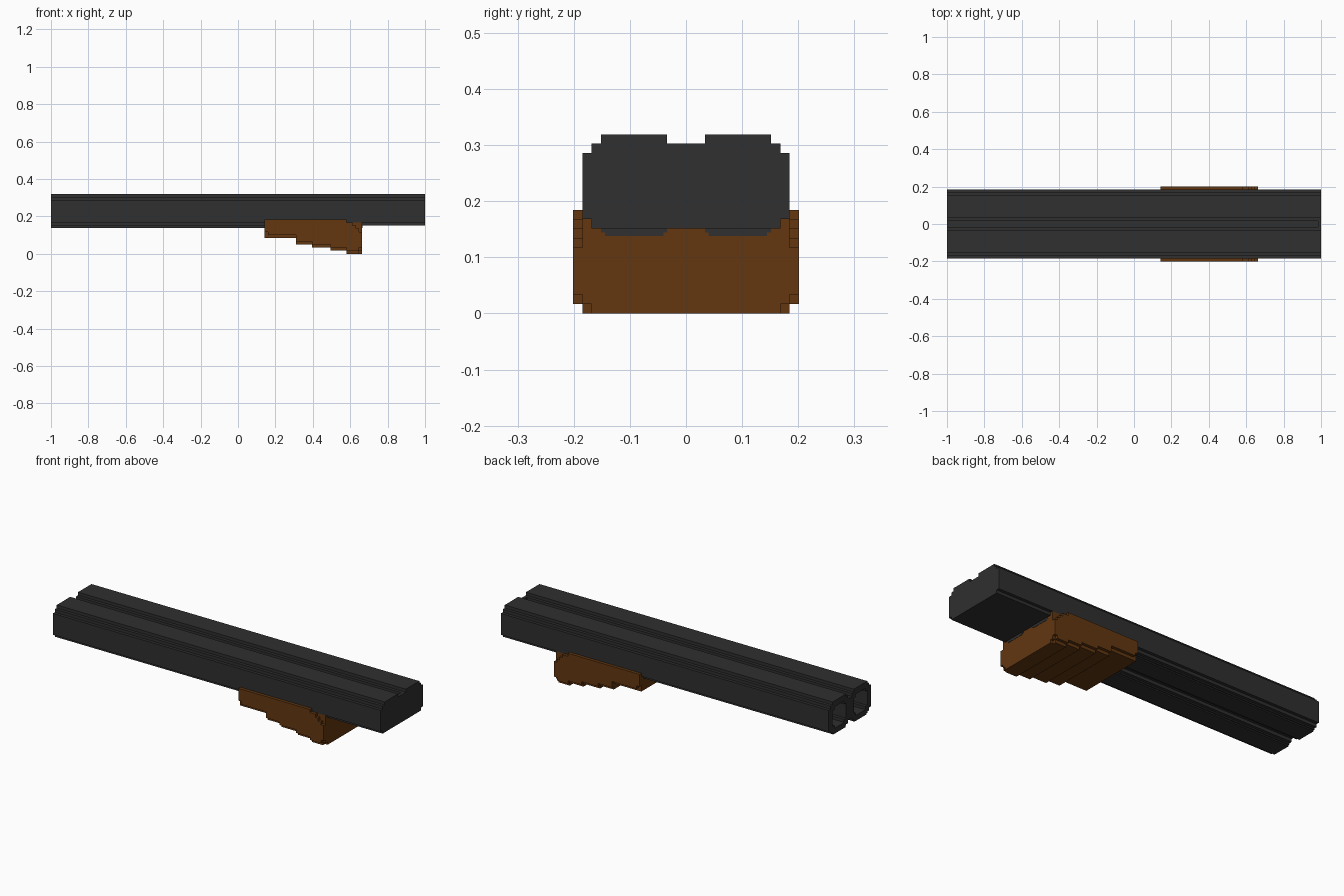
import bpy, bmesh

if "Cube" in bpy.data.objects:
    bpy.data.objects.remove(bpy.data.objects["Cube"], do_unlink=True)

U = 2 / 119  # block size


def material(name, rgb):
    m = bpy.data.materials.new(name)
    m.use_nodes = True
    m.diffuse_color = (*rgb, 1)
    m.node_tree.nodes["Principled BSDF"].inputs["Base Color"].default_value = (*rgb, 1)
    return m


STEEL = material("dark_steel", (0.029, 0.029, 0.029))
WOOD = material("brown_wood", (0.125, 0.038, 0.0055))


def extrude(name, pts, axis, a, b, mat):
    """Extrude a block-unit outline from a to b; x outlines hold (y, z), y outlines hold (x, z)."""
    def place(p, t):
        x, y = (t, p[0]) if axis == "x" else (p[0], t)
        return ((x - 59.5) * U, y * U, p[1] * U)
    bm = bmesh.new()
    rings = [[bm.verts.new(place(p, t)) for p in pts] for t in (a, b)]
    n = len(pts)
    for r in rings:
        bm.faces.new(r)
    for i in range(n):
        j = (i + 1) % n
        bm.faces.new((rings[0][i], rings[0][j], rings[1][j], rings[1][i]))
    bmesh.ops.recalc_face_normals(bm, faces=bm.faces)
    mesh = bpy.data.meshes.new(name)
    bm.to_mesh(mesh)
    bm.free()
    mesh.materials.append(mat)
    ob = bpy.data.objects.new(name, mesh)
    bpy.context.collection.objects.link(ob)
    return ob


def mirrored(half, centre=0):
    """Close an outline by mirroring its right half, given as offsets from the centre."""
    return ([(centre + y, z) for y, z in half] +
            [(centre - y, z) for y, z in reversed(half) if y > 0])


# Twin stepped barrels, each with a deep bore open at the muzzle
barrel_half = [(3.1, 8.2), (3.1, 8.6), (3.5, 8.6), (3.5, 9), (4.5, 9), (4.5, 10), (5.5, 10),
               (5.5, 17), (4.5, 17), (4.5, 18), (3.5, 18), (3.5, 19)]
bore_half = [(1.5, 10), (2.5, 10), (2.5, 11), (3.5, 11), (3.5, 16), (2.5, 16), (2.5, 17), (1.5, 17)]
for side, s in (("left", -1), ("right", 1)):
    # facing the front, the near barrel sits on -y
    label = "front" if s < 0 else "back"
    barrel = extrude(label + "_barrel", mirrored(barrel_half, 5.5 * s), "x", 0, 99.1, STEEL)
    cutter = extrude(label + "_bore_cutter", mirrored(bore_half, 5.5 * s), "x", -2, 92, STEEL)
    cutter.hide_render = True
    cutter.hide_set(True)
    cutter.display_type = "WIRE"
    mod = barrel.modifiers.new("bore", "BOOLEAN")
    mod.operation = "DIFFERENCE"
    mod.solver = "EXACT"
    mod.object = cutter

# Solid breech with a flat underside, and a filler closing the groove at its end
breech_half = [(10, 9), (10, 10), (11, 10), (11, 17), (10, 17), (10, 18), (9, 18), (9, 19),
               (2, 19), (2, 18), (1, 18), (1, 17)]
extrude("breech", mirrored(breech_half), "x", 99, 119, STEEL)
extrude("breech_end_filler", [(-1, 17), (1, 17), (1, 18), (-1, 18)], "x", 118, 119, STEEL)

# Wooden grip block, stepping down towards the rear
steps = [(68, 5), (78, 5), (78, 3), (83, 3), (83, 2), (89, 2), (89, 1), (94, 1), (94, 0)]
extrude("grip_core", steps + [(99, 0), (99, 10), (68, 10)], "y", -10, 10, WOOD)

# Grip cheeks: a notched inner layer and a chamfered outer layer on both sides
inner = steps + [(98, 0), (98, 1), (99, 1), (99, 10), (68, 10)]
outer = ([(68, 7), (69, 7), (69, 6)] + [(x, z + 1) for x, z in steps[1:]] +
         [(98, 1), (98, 2), (99, 2), (99, 7), (98, 7), (98, 8), (97, 8), (97, 9),
          (96, 9), (96, 10), (94, 10), (94, 11), (68, 11)])
for label, s in (("front", -1), ("back", 1)):
    extrude(label + "_grip_inner_cheek", inner, "y", 10 * s, 11 * s, WOOD)
    extrude(label + "_grip_outer_cheek", outer, "y", 11 * s, 12 * s, WOOD)
